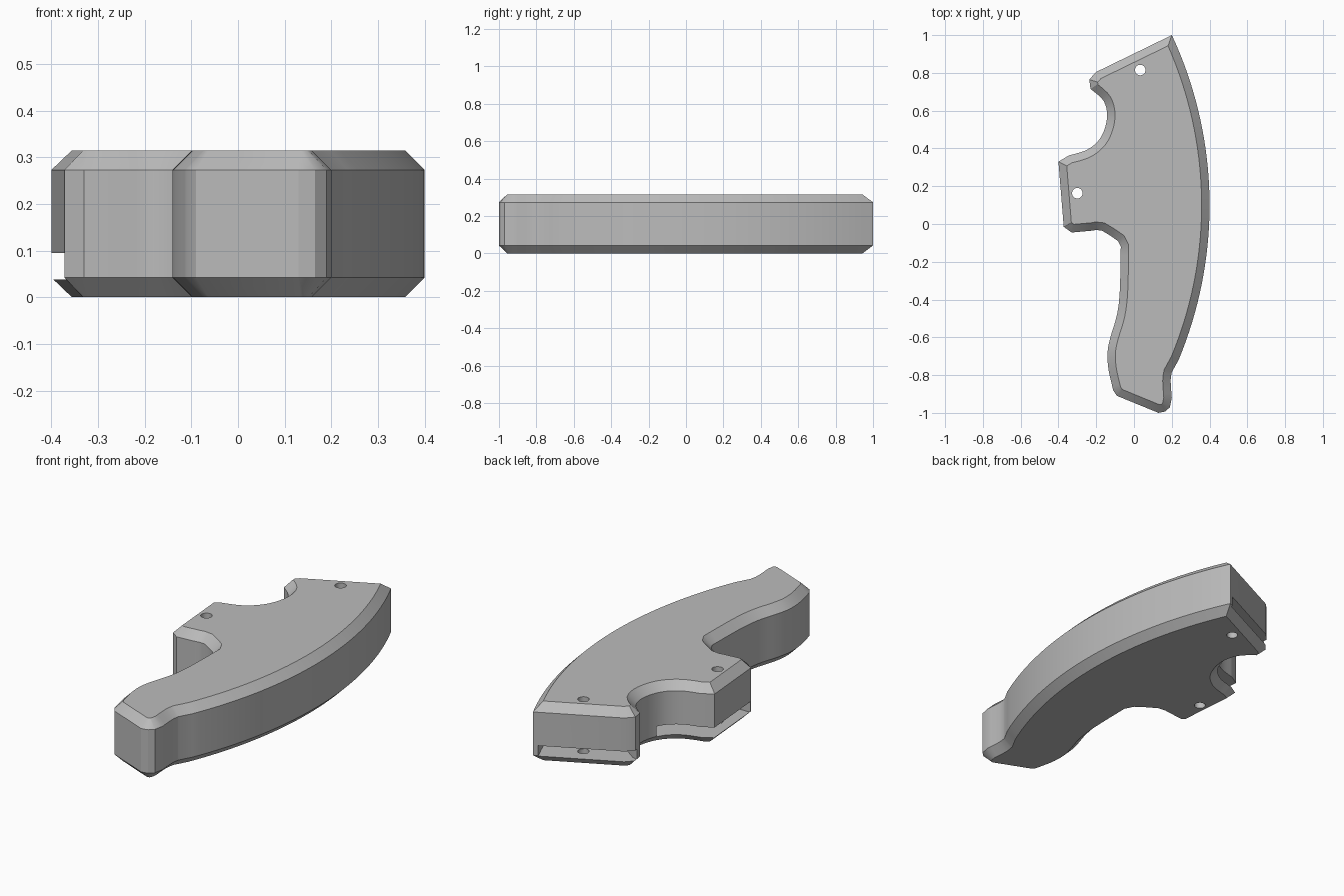
import bpy, bmesh, math
from mathutils import Vector

old = bpy.data.objects.get("Cube")
if old:
    bpy.data.objects.remove(old, do_unlink=True)

RADIUS = 2.13
CHAMFER = 0.042
HEIGHT = 0.315


def arc(y0, y1, count, inset=0.0):
    """Points along the big outer bow of the handle."""
    r = RADIUS - inset
    pts = []
    for i in range(count):
        y = y0 + (y1 - y0) * i / (count - 1)
        pts.append(Vector((0.4 - RADIUS + math.sqrt(r * r - (y - 0.1) ** 2), y)))
    return pts


def smooth(points, steps=4):
    """Catmull-Rom curve through a few points."""
    p = [Vector(q) for q in points]
    p = [p[0]] + p + [p[-1]]
    out = []
    for a, b, c, d in zip(p, p[1:], p[2:], p[3:]):
        for s in range(steps):
            t = s / steps
            out.append(0.5 * (2 * b + (c - a) * t + (2 * a - 5 * b + 4 * c - d) * t ** 2
                              + (3 * b - a - 3 * c + d) * t ** 3))
    return out + [p[-1]]


def inset_loop(loop, dist):
    """Mitred inward offset of a clockwise loop."""
    out = []
    for i, p in enumerate(loop):
        d1 = (p - loop[i - 1]).normalized()
        d2 = (loop[(i + 1) % len(loop)] - p).normalized()
        n1, n2 = Vector((d1.y, -d1.x)), Vector((d2.y, -d2.x))
        out.append(p + (n1 + n2) * dist / (1 + n1.dot(n2)))
    return out


def loft(name, loop, levels):
    """Stack of (height, inset) rings closed by two caps."""
    bm = bmesh.new()
    rings = [[bm.verts.new((p.x, p.y, z)) for p in inset_loop(loop, d)] for z, d in levels]
    n = len(loop)
    for lo, hi in zip(rings, rings[1:]):
        for i in range(n):
            j = (i + 1) % n
            bm.faces.new((lo[i], lo[j], hi[j], hi[i]))
    bm.faces.new(rings[0])
    bm.faces.new(rings[-1])
    bmesh.ops.recalc_face_normals(bm, faces=bm.faces)
    mesh = bpy.data.meshes.new(name)
    bm.to_mesh(mesh)
    bm.free()
    obj = bpy.data.objects.new(name, mesh)
    bpy.context.collection.objects.link(obj)
    return obj


def cut(body, cutter):
    cutter.hide_render = True
    mod = body.modifiers.new("cut", 'BOOLEAN')
    mod.operation = 'DIFFERENCE'
    mod.solver = 'EXACT'
    mod.object = cutter
    bpy.context.view_layer.objects.active = body
    bpy.ops.object.modifier_apply(modifier=mod.name)
    bpy.data.objects.remove(cutter, do_unlink=True)


# Material
grey = bpy.data.materials.new("plain grey")
grey.use_nodes = True
colour = (0.5, 0.5, 0.5, 1)
grey.diffuse_color = colour
grey.node_tree.nodes["Principled BSDF"].inputs["Base Color"].default_value = colour

# Outline: bow, flared tip, grip, lug, finger bite, straight end
outline = arc(1.0, -0.72, 36)
outline += smooth([(0.2, -0.785), (0.194, -0.83), (0.2, -0.92)], 3)
outline += [Vector(p) for p in [(0.19, -0.97), (0.165, -0.993), (0.13, -1.0), (-0.09, -0.91)]]
outline += smooth([(-0.11, -0.88), (-0.135, -0.77), (-0.14, -0.68), (-0.125, -0.6),
                   (-0.09, -0.48), (-0.075, -0.35), (-0.07, -0.12)])
outline += smooth([(-0.085, -0.09), (-0.17, -0.035), (-0.22, -0.035)], 2)
outline += [Vector(p) for p in [(-0.33, -0.045), (-0.372, -0.015), (-0.4, 0.33)]]
outline += smooth([(-0.345, 0.363), (-0.245, 0.395), (-0.175, 0.46), (-0.143, 0.56),
                   (-0.16, 0.65), (-0.23, 0.715)], 5)
outline += [Vector((-0.237, 0.765)), Vector((-0.2, 0.805))]

handle = loft("handle_body", outline, [(0, CHAMFER), (CHAMFER, 0),
                                       (HEIGHT - CHAMFER, 0), (HEIGHT, CHAMFER)])

# Flat slot for the blade, open at the straight end and at the lug
slot = [Vector(p) for p in [(-0.08, -0.01), (-0.5, -0.01), (-0.5, 0.5), (-0.2, 0.5),
                            (-0.12, 0.46), (-0.09, 0.56), (-0.11, 0.67), (-0.2, 0.735),
                            (-0.3, 0.77), (-0.3, 1.1)]]
slot = arc(1.1, 0.0, 20, 0.025) + slot
cut(handle, loft("slot_cutter", slot, [(0.038, 0), (0.095, 0)]))

# Screw holes through both plates
for x, y in [(0.033, 0.815), (-0.3, 0.163)]:
    ring = [Vector((x + 0.028 * math.cos(a), y - 0.028 * math.sin(a)))
            for a in (math.tau * i / 24 for i in range(24))]
    cut(handle, loft("hole_cutter", ring, [(-0.1, 0), (0.5, 0)]))

# Finish
handle.data.materials.clear()
handle.data.materials.append(grey)
bpy.ops.object.select_all(action='DESELECT')
handle.select_set(True)
bpy.context.view_layer.objects.active = handle
bpy.ops.object.shade_smooth_by_angle(angle=math.radians(30))
